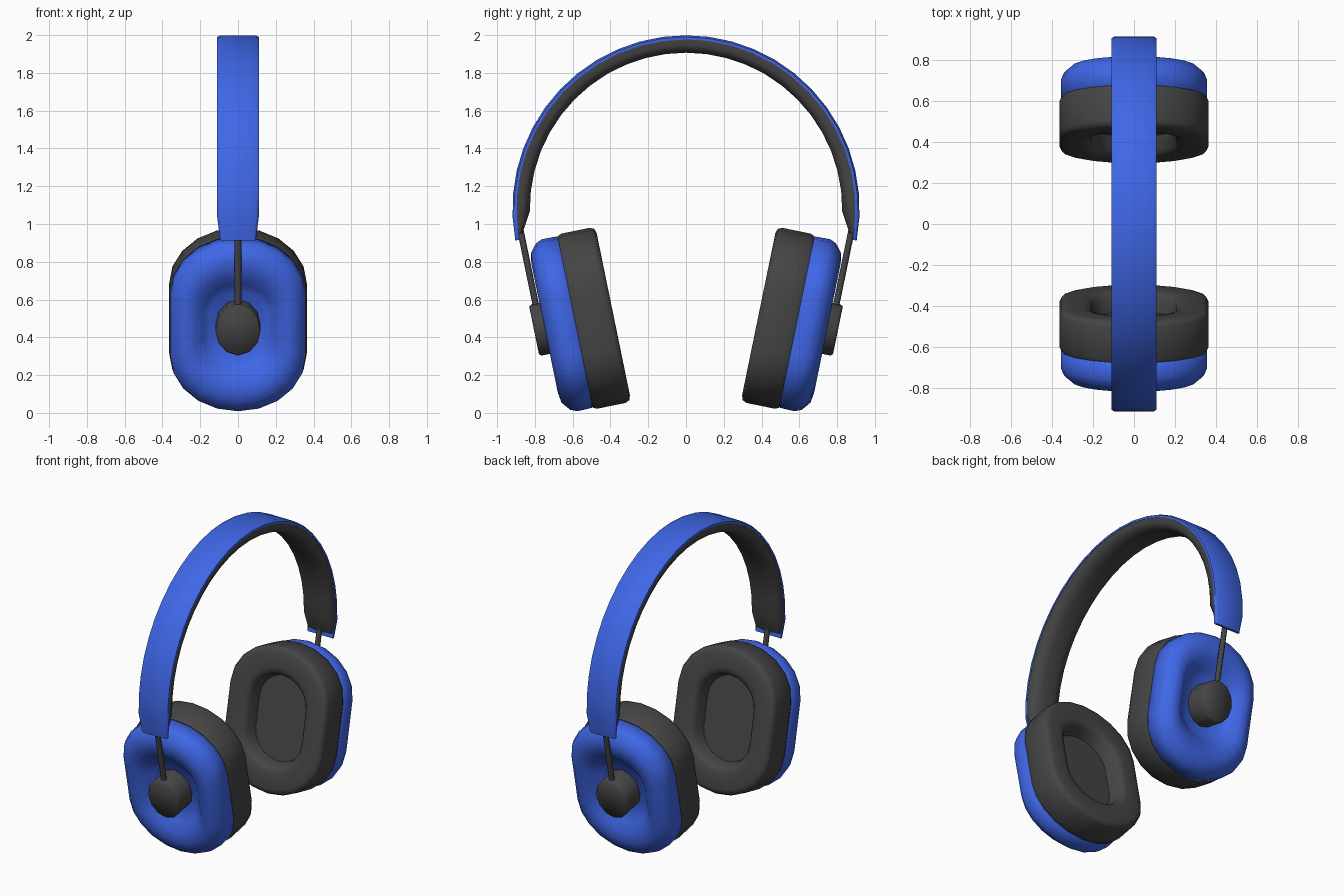
import bpy, bmesh, math
from mathutils import Vector

if "Cube" in bpy.data.objects:
    bpy.data.objects.remove(bpy.data.objects["Cube"], do_unlink=True)


def make_material(name, rgb):
    mat = bpy.data.materials.new(name)
    mat.use_nodes = True
    mat.diffuse_color = (*rgb, 1)
    mat.node_tree.nodes["Principled BSDF"].inputs["Base Color"].default_value = (*rgb, 1)
    return mat


BLUE = make_material("royal blue", (0.05, 0.135, 0.80))
DARK = make_material("charcoal", (0.06, 0.06, 0.06))


def loft(name, rings, mat, angle=60):
    """Skin a row of closed rings and cap both ends."""
    bm = bmesh.new()
    rows = [[bm.verts.new(p) for p in ring] for ring in rings]
    n = len(rows[0])
    for a, b in zip(rows, rows[1:]):
        for i in range(n):
            j = (i + 1) % n
            bm.faces.new((a[i], a[j], b[j], b[i]))
    bm.faces.new(rows[0])
    bm.faces.new(rows[-1])
    bmesh.ops.recalc_face_normals(bm, faces=bm.faces)
    mesh = bpy.data.meshes.new(name)
    bm.to_mesh(mesh)
    bm.free()
    mesh.materials.append(mat)
    obj = bpy.data.objects.new(name, mesh)
    bpy.context.collection.objects.link(obj)
    bpy.ops.object.select_all(action="DESELECT")
    obj.select_set(True)
    bpy.context.view_layer.objects.active = obj
    bpy.ops.object.shade_smooth_by_angle(angle=math.radians(angle))
    return obj


# Headband: cross-sections (x, radius) swept round an arc
ARC_Z = 1.08


def sweep(name, section, start, steps, mat):
    rings = []
    for k in range(steps + 1):
        a = math.radians(start + (180 - 2 * start) * k / steps)
        rings.append([Vector((x, r * math.cos(a), ARC_Z + r * math.sin(a)))
                      for x, r in section(k, steps)])
    return loft(name, rings, mat)


def shell_section(k, steps):
    w = 0.095 if k in (0, steps) else 0.11
    return [(-w, 0.897), (-w, 0.91), (-w * 0.85, 0.919), (w * 0.85, 0.919),
            (w, 0.91), (w, 0.897)]


def cushion_section(k, steps):
    end = min(k, steps - k)
    inner = 0.875 if end == 0 else 0.827
    w = 0.09 if end == 0 else 0.108
    mid = (inner + 0.905) / 2
    return [(-w, 0.905), (-w, mid), (-w * 0.85, inner + 0.012), (-w * 0.4, inner),
            (w * 0.4, inner), (w * 0.85, inner + 0.012), (w, mid), (w, 0.905)]


sweep("headband_shell", shell_section, -10.5, 26, BLUE)
sweep("headband_cushion", cushion_section, -8.5, 26, DARK)

# Ear cups: tilted frame with u up the cup and w outward
TILT = math.radians(11.6)


def place(side, x, u, w):
    y = 0.385 + u * math.sin(TILT) + w * math.cos(TILT)
    z = 0.5225 + u * math.cos(TILT) - w * math.sin(TILT)
    return Vector((x, side * y, z))


def oval(side, half_x, half_u, w, straight=0.36, seg=5):
    """Rounded slot outline with elliptical ends."""
    flat = half_u * straight
    pts = []
    for end in (1, -1):
        for i in range(2 * seg + 1):
            a = math.pi * i / (2 * seg)
            pts.append(place(side, end * half_x * math.cos(a),
                             end * (flat + (half_u - flat) * math.sin(a)), w))
    return pts


def disc(side, rx, ru, w, n=12):
    return [place(side, rx * math.cos(math.tau * i / n), ru * math.sin(math.tau * i / n), w)
            for i in range(n)]


# (half width, half height, outward position) rows
PAD = [(0.19, 0.275, 0.10), (0.205, 0.29, 0.03), (0.222, 0.31, 0.006), (0.25, 0.34, 0),
       (0.33, 0.437, 0), (0.355, 0.463, 0.008), (0.365, 0.473, 0.03),
       (0.365, 0.473, 0.185), (0.355, 0.463, 0.206)]
HOUSING = [(0.34, 0.44, 0.195), (0.357, 0.463, 0.21), (0.358, 0.465, 0.29),
           (0.345, 0.45, 0.325), (0.305, 0.405, 0.362), (0.265, 0.35, 0.371),
           (0.225, 0.285, 0.358), (0.18, 0.225, 0.315), (0.15, 0.18, 0.285)]

for side, label in ((-1, "front"), (1, "back")):
    loft(label + "_ear_pad", [oval(side, *row) for row in PAD], DARK)
    loft(label + "_ear_housing", [oval(side, *row) for row in HOUSING], BLUE, 75)
    # Pivot knob seated in the dished housing
    loft(label + "_pivot_knob", [disc(side, 0.12, 0.138, 0.27), disc(side, 0.12, 0.138, 0.415),
                                 disc(side, 0.11, 0.128, 0.428)], DARK, 80)
    # Slider rod up into the headband
    rod = []
    for u in (0.05, 0.58):
        rod.append([place(side, 0.018 * math.cos(math.tau * i / 8), u,
                          0.392 + 0.017 * math.sin(math.tau * i / 8)) for i in range(8)])
    loft(label + "_slider_rod", rod, DARK)
